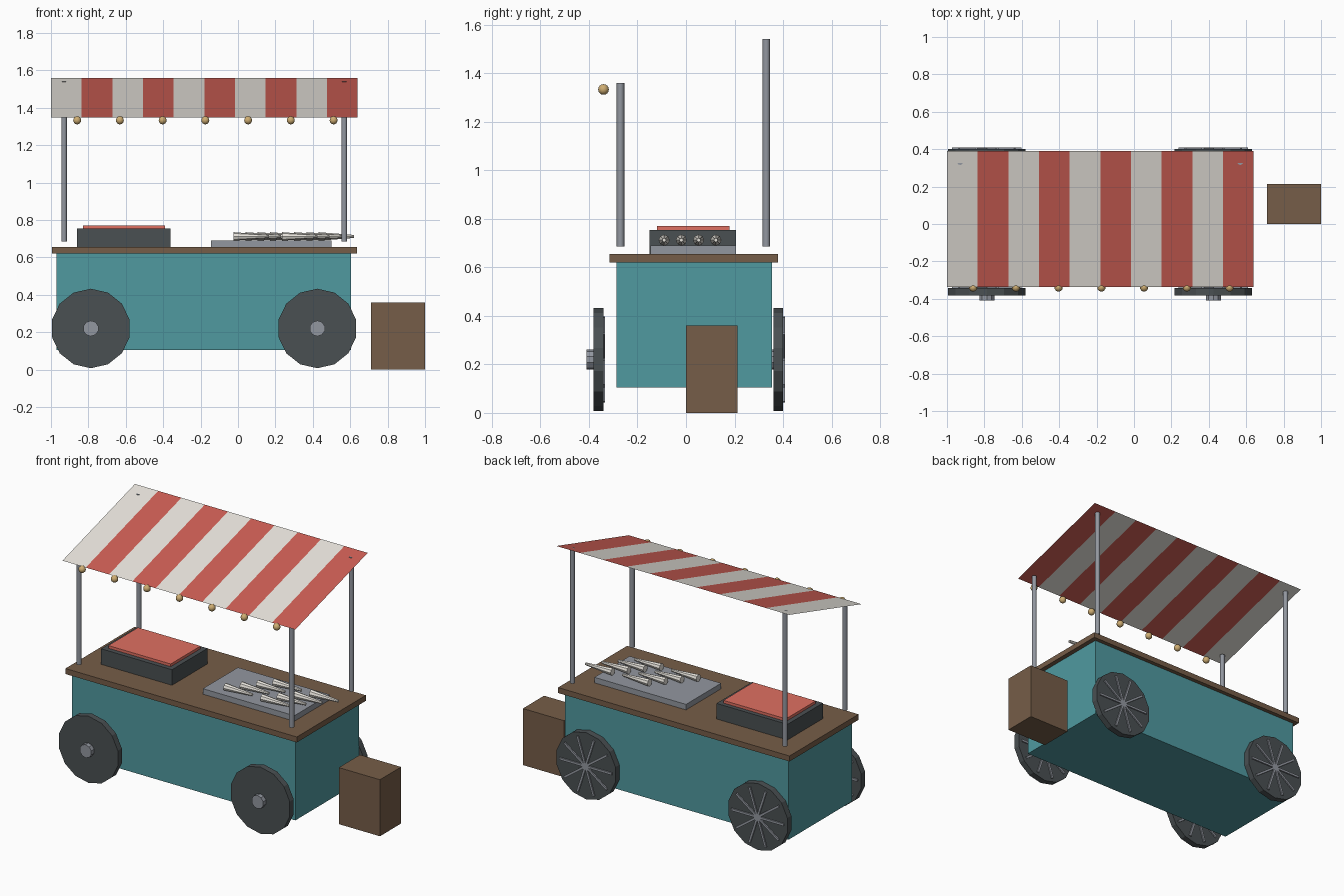
import bpy
import bmesh
from math import radians, pi
from mathutils import Matrix

if "Cube" in bpy.data.objects:
    bpy.data.objects.remove(bpy.data.objects["Cube"], do_unlink=True)


def material(name, color):
    m = bpy.data.materials.new(name)
    m.use_nodes = True
    rgba = (*color, 1)
    m.diffuse_color = rgba
    m.node_tree.nodes["Principled BSDF"].inputs["Base Color"].default_value = rgba
    return m


TEAL = material("teal paint", (0.08, 0.32, 0.35))
WOOD = material("brown wood", (0.18, 0.11, 0.065))
DARK = material("dark iron", (0.068, 0.08, 0.085))
METAL = material("grey metal", (0.29, 0.31, 0.35))
COALS = material("hot red", (0.74, 0.16, 0.12))
RED = material("canopy red", (0.6, 0.11, 0.088))
CREAM = material("cream", (0.86, 0.83, 0.77))
BULB = material("warm bulb", (0.62, 0.42, 0.17))


def finish(name, bm, *mats, smooth=False):
    mesh = bpy.data.meshes.new(name)
    bm.to_mesh(mesh)
    bm.free()
    for m in mats:
        mesh.materials.append(m)
    ob = bpy.data.objects.new(name, mesh)
    bpy.context.scene.collection.objects.link(ob)
    if smooth:
        bpy.ops.object.select_all(action="DESELECT")
        ob.select_set(True)
        bpy.context.view_layer.objects.active = ob
        bpy.ops.object.shade_smooth_by_angle(angle=radians(40))
    return ob


def box(name, x, y, z, mat):
    """Box from (low, high) pairs along each axis."""
    bm = bmesh.new()
    spans = (x, y, z)
    mid = [(a + b) / 2 for a, b in spans]
    size = [b - a for a, b in spans]
    bmesh.ops.create_cube(bm, size=1, matrix=Matrix.Translation(mid) @ Matrix.Diagonal((*size, 1)))
    return finish(name, bm, mat)


def tube(name, center, length, r1, r2, sides, mat, turn=Matrix(), smooth=False):
    """Cylinder or cone along z, then turned."""
    bm = bmesh.new()
    bmesh.ops.create_cone(bm, cap_ends=True, segments=sides, radius1=r1, radius2=r2,
                          depth=length, matrix=Matrix.Translation(center) @ turn)
    return finish(name, bm, mat, smooth=smooth)


ALONG_X = Matrix.Rotation(pi / 2, 4, "Y")
ALONG_Y = Matrix.Rotation(pi / 2, 4, "X")

# Cart body, counter and the crate beside it
box("cart_body", (-0.97, 0.605), (-0.287, 0.354), (0.105, 0.62), TEAL)
box("counter", (-0.995, 0.635), (-0.315, 0.38), (0.62, 0.655), WOOD)
box("crate", (0.71, 1.0), (0, 0.213), (0, 0.36), WOOD)

# Grill and serving tray
box("grill", (-0.86, -0.36), (-0.15, 0.207), (0.655, 0.754), DARK)
box("grill_coals", (-0.83, -0.39), (-0.12, 0.18), (0.754, 0.771), COALS)
box("tray", (-0.145, 0.5), (-0.147, 0.207), (0.655, 0.69), METAL)

# Paper cones laid out in staggered rows
for i in range(8):
    center = (0.07 + 0.065 * i, -0.09 + 0.071 * (i % 4), 0.712)
    tube(f"paper_cone_{i + 1}", center, 0.19, 0.023, 0.008, 8, CREAM, ALONG_X)

# Wheels: disc, hub on the front face, spokes on the back face
SPOKES = 10
for row, y in (("front", -0.361), ("back", 0.38)):
    for side, x in (("right", -0.787), ("left", 0.424)):
        name = f"{row}_{side}"
        tube(f"{name}_wheel", (x, y, 0.22), 0.04, 0.2125, 0.2125, 14, DARK, ALONG_Y)
        tube(f"{name}_hub", (x, y - 0.034, 0.22), 0.03, 0.042, 0.042, 10, METAL, ALONG_Y)
        bm = bmesh.new()
        for k in range(SPOKES // 2):
            bmesh.ops.create_cube(bm, size=1, matrix=Matrix.Translation((x, y + 0.02, 0.22))
                                  @ Matrix.Rotation(2 * pi * k / SPOKES, 4, "Y")
                                  @ Matrix.Diagonal((0.37, 0.016, 0.014, 1)))
        finish(f"{name}_spokes", bm, METAL)

# Canopy posts
for row, y, top in (("front", -0.27, 1.36), ("back", 0.331, 1.54)):
    for side, x in (("right", -0.93), ("left", 0.568)):
        tube(f"{row}_{side}_post", (x, y, (0.685 + top) / 2), top - 0.685,
             0.0155, 0.0155, 10, METAL, smooth=True)

# Striped sloping canopy sheet
STRIPES = 10
bm = bmesh.new()
edges = []
for i in range(STRIPES + 1):
    x = -1 + 1.64 * i / STRIPES
    edges.append((bm.verts.new((x, -0.338, 1.349)), bm.verts.new((x, 0.391, 1.559))))
for i, ((a, b), (c, d)) in enumerate(zip(edges, edges[1:])):
    bm.faces.new((a, c, d, b)).material_index = i % 2
finish("canopy", bm, CREAM, RED)

# Light bulbs along the front edge
for i in range(7):
    bm = bmesh.new()
    bmesh.ops.create_uvsphere(bm, u_segments=10, v_segments=8, radius=0.022,
                              matrix=Matrix.Translation((-0.86 + 0.2285 * i, -0.34, 1.333)))
    finish(f"bulb_{i + 1}", bm, BULB, smooth=True)
